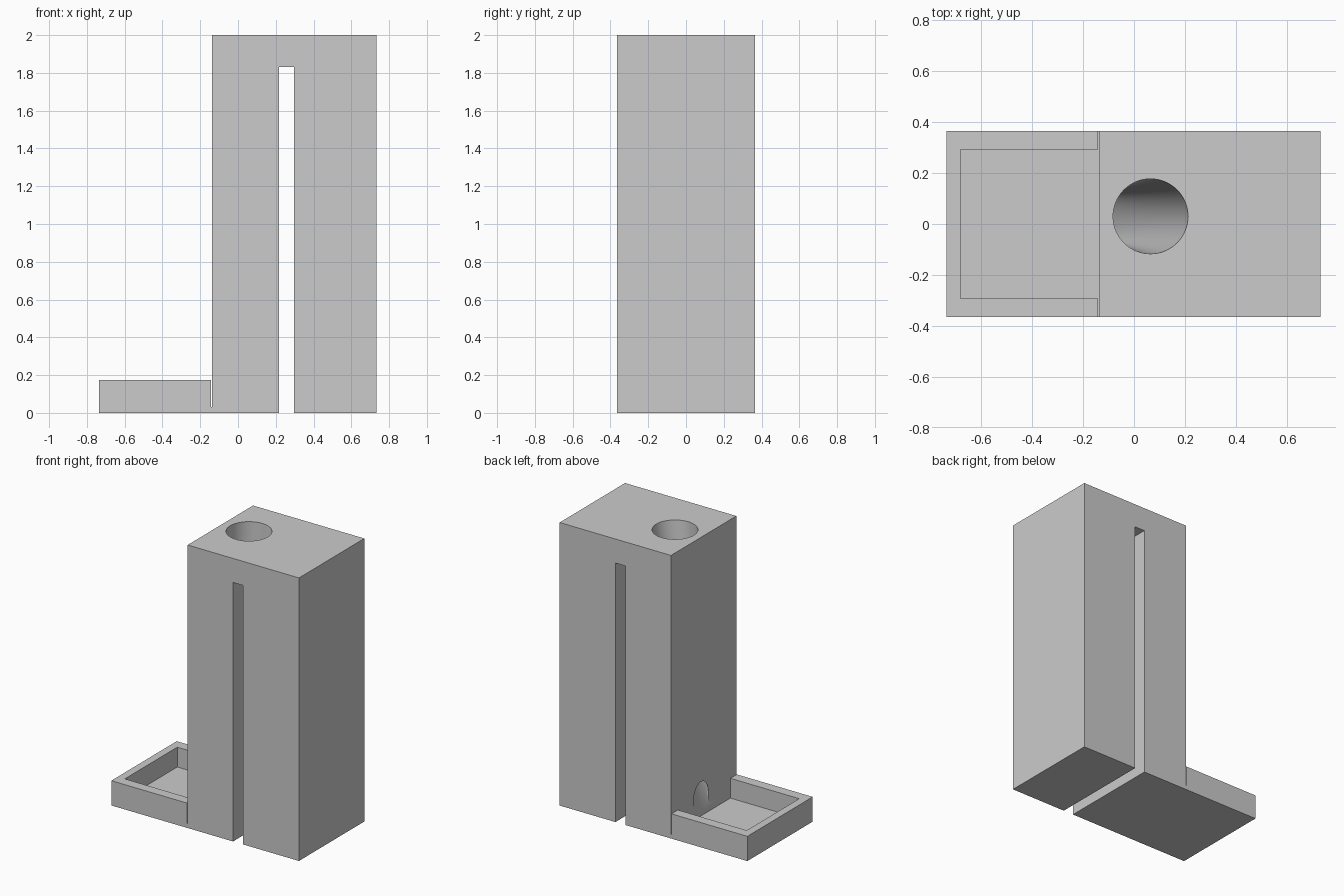
import bpy, bmesh, math

cube = bpy.data.objects.get("Cube")
if cube:
    bpy.data.objects.remove(cube, do_unlink=True)

grey = bpy.data.materials.new("light_grey")
grey.use_nodes = True
colour = (0.6, 0.6, 0.6, 1)
grey.diffuse_color = colour
grey.node_tree.nodes["Principled BSDF"].inputs["Base Color"].default_value = colour


def finish(name, bm):
    bmesh.ops.recalc_face_normals(bm, faces=bm.faces[:])
    mesh = bpy.data.meshes.new(name)
    bm.to_mesh(mesh)
    bm.free()
    mesh.materials.append(grey)
    obj = bpy.data.objects.new(name, mesh)
    bpy.context.collection.objects.link(obj)
    return obj


def extrude_profile(name, points, depth):
    """Extrude an x-z outline along y, centred on y = 0."""
    bm = bmesh.new()
    face = bm.faces.new([bm.verts.new((x, -depth / 2, z)) for x, z in points])
    moved = bmesh.ops.extrude_face_region(bm, geom=[face])["geom"]
    verts = [v for v in moved if isinstance(v, bmesh.types.BMVert)]
    bmesh.ops.translate(bm, verts=verts, vec=(0, depth, 0))
    return finish(name, bm)


def loft(name, rings):
    """Bridge rings of points and cap both ends."""
    bm = bmesh.new()
    loops = [[bm.verts.new(p) for p in ring] for ring in rings]
    n = len(loops[0])
    for a, b in zip(loops, loops[1:]):
        for i in range(n):
            j = (i + 1) % n
            bm.faces.new((a[i], a[j], b[j], b[i]))
    bm.faces.new(loops[0])
    bm.faces.new(loops[-1])
    return finish(name, bm)


# Tower with through slot, joined to the tray by the floor under a fine gap
body = extrude_profile("tower_and_tray", [
    (-0.735, 0), (0.217, 0), (0.217, 1.83), (0.296, 1.83), (0.296, 0),
    (0.732, 0), (0.732, 2), (-0.138, 2), (-0.138, 0.03), (-0.142, 0.03),
    (-0.142, 0.175), (-0.735, 0.175)], 0.73)

# Recess of the tray
recess = extrude_profile("tray_recess_cutter", [
    (-0.68, 0.035), (-0.14, 0.035), (-0.14, 0.3), (-0.68, 0.3)], 0.586)

# Chute from the round top opening to the narrower side outlet
SIDES, STEPS = 64, 12
angles = [2 * math.pi * i / SIDES for i in range(SIDES)]
cx, cy, r = 0.065, 0.03, 0.147
top = [(cx + r * math.cos(a), cy + r * math.sin(a), 2) for a in angles]
outlet = [(-0.138, cy + 0.085 * math.sin(a), 0.155 - 0.118 * math.cos(a)) for a in angles]
rings = [[(x, y, z + 0.05) for x, y, z in top]]
for s in range(STEPS + 1):
    t = s / STEPS
    rings.append([tuple(p + (q - p) * t for p, q in zip(a, b))
                  for a, b in zip(top, outlet)])
rings.append([(x - 0.02, y, z) for x, y, z in outlet])
chute = loft("chute_cutter", rings)

bpy.ops.object.select_all(action='DESELECT')
bpy.context.view_layer.objects.active = body
body.select_set(True)
for cutter in (recess, chute):
    cutter.hide_render = True
    mod = body.modifiers.new("cut", 'BOOLEAN')
    mod.operation = 'DIFFERENCE'
    mod.solver = 'EXACT'
    mod.object = cutter
    bpy.ops.object.modifier_apply(modifier=mod.name)
    bpy.data.objects.remove(cutter, do_unlink=True)

bpy.ops.object.shade_smooth_by_angle(angle=math.radians(30))
